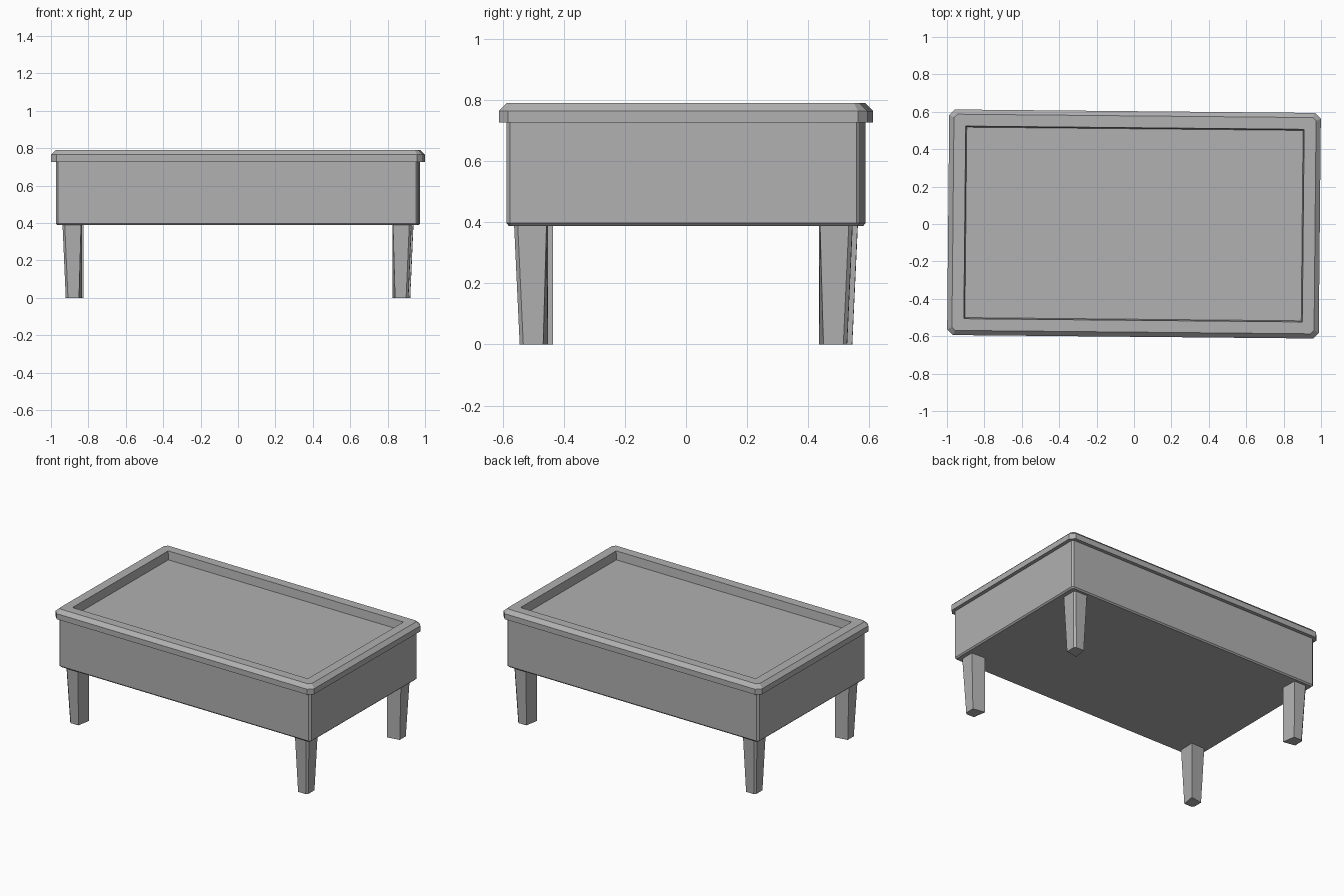
import bpy, bmesh
from mathutils import Matrix

if "Cube" in bpy.data.objects:
    bpy.data.objects.remove(bpy.data.objects["Cube"])

TURN = Matrix.Rotation(-0.0096, 4, 'Z')  # the table stands very slightly turned

grey = bpy.data.materials.new("dark_grey")
grey.diffuse_color = (0.44, 0.44, 0.44, 1)
grey.use_nodes = True
grey.node_tree.nodes["Principled BSDF"].inputs["Base Color"].default_value = grey.diffuse_color


def box_ring(hx, hy, c, z):
    """Centred rectangle with corners cut by c, counter-clockwise at height z."""
    return [(-hx + c, -hy, z), (hx - c, -hy, z), (hx, -hy + c, z), (hx, hy - c, z),
            (hx - c, hy, z), (-hx + c, hy, z), (-hx, hy - c, z), (-hx, -hy + c, z)]


def leg_ring(x1, y1, d, c, z):
    """Leg section: sharp inner corners pulled in by d, outer corner cut by c."""
    x0, y0 = 0.830, 0.444
    return [(x0, y0, z), (x1, y0 + d, z), (x1, y1 - c, z), (x1 - c, y1, z), (x0 + d, y1, z)]


def loft(name, rings, flip=(1, 1)):
    """Skin a stack of rings, cap both ends, optionally mirror to another corner."""
    bm = bmesh.new()
    loops = [[bm.verts.new((x * flip[0], y * flip[1], z)) for x, y, z in r] for r in rings]
    n = len(rings[0])
    for a, b in zip(loops, loops[1:]):
        for i in range(n):
            j = (i + 1) % n
            bm.faces.new((a[i], a[j], b[j], b[i]))
    bm.faces.new(loops[0][::-1])
    bm.faces.new(loops[-1])
    bmesh.ops.remove_doubles(bm, verts=bm.verts, dist=1e-5)
    bmesh.ops.recalc_face_normals(bm, faces=bm.faces)
    bmesh.ops.transform(bm, matrix=TURN, verts=bm.verts)
    me = bpy.data.meshes.new(name)
    bm.to_mesh(me)
    bm.free()
    me.materials.append(grey)
    ob = bpy.data.objects.new(name, me)
    bpy.context.collection.objects.link(ob)
    return ob


# table box with rim and sunken top, one closed shell
loft("table_box", [
    box_ring(0.960, 0.571, 0.010, 0.388),
    box_ring(0.969, 0.579, 0.012, 0.397),
    box_ring(0.969, 0.579, 0.012, 0.727),
    box_ring(0.9935, 0.603, 0.030, 0.727),
    box_ring(0.9935, 0.603, 0.030, 0.765),
    box_ring(0.968, 0.578, 0.018, 0.790),
    box_ring(0.905, 0.515, 0.0, 0.790),
    box_ring(0.899, 0.509, 0.0, 0.732),
])

# four legs, tapered on the outer sides
for sx, side in ((-1, "left"), (1, "right")):
    for sy, end in ((-1, "front"), (1, "back")):
        loft(f"{end}_{side}_leg", [
            leg_ring(0.916, 0.536, 0.015, 0.012, 0.0),
            leg_ring(0.933, 0.554, 0.004, 0.012, 0.39),
        ], (sx, sy))
